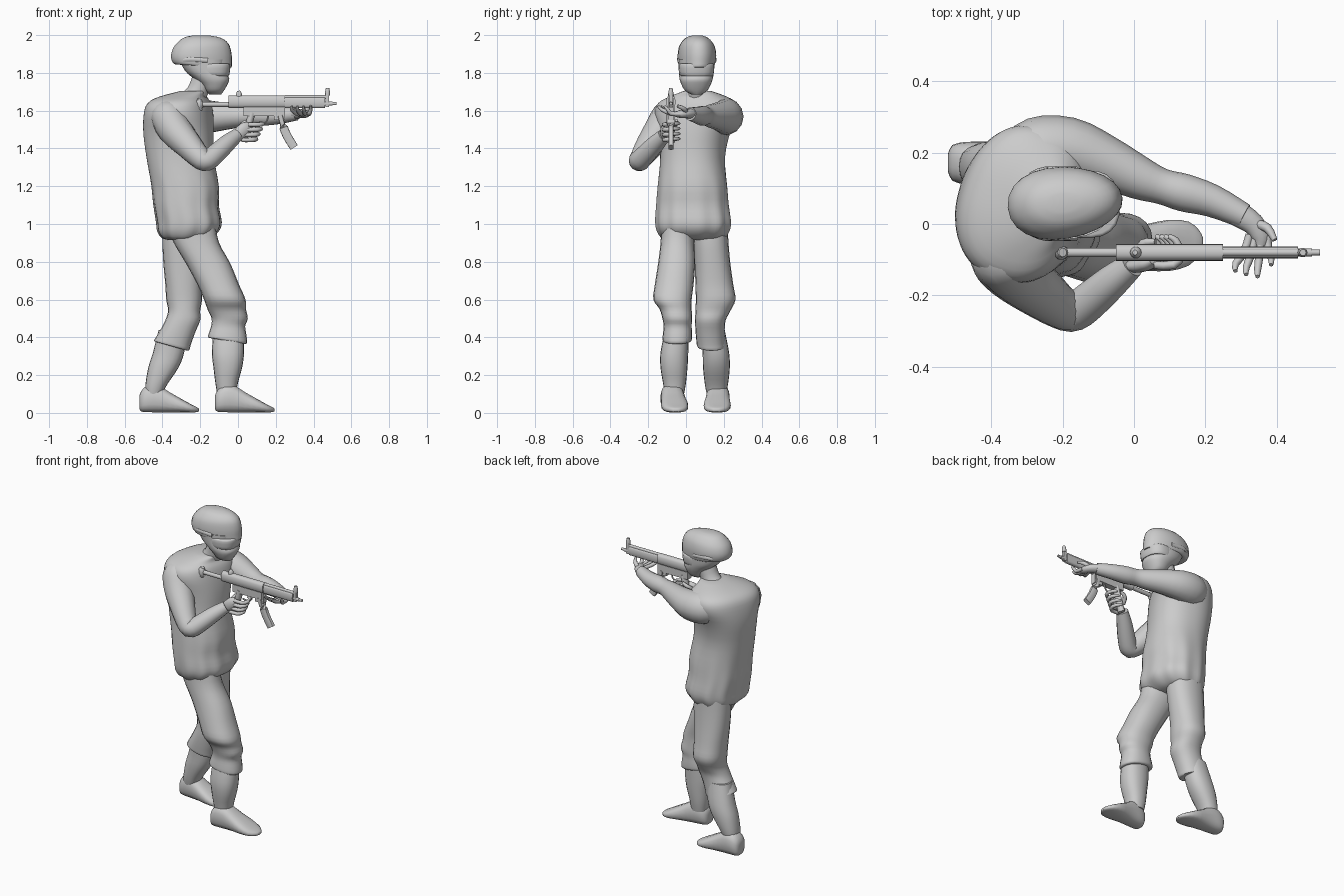
import bpy, bmesh, math
from mathutils import Vector


def spline(rows, steps):
    # smooth interpolation of every column of a row table
    out = []
    for i in range(len(rows) - 1):
        p0, p1, p2 = rows[max(i - 1, 0)], rows[i], rows[i + 1]
        p3 = rows[min(i + 2, len(rows) - 1)]
        for s in range(steps):
            t = s / steps
            out.append([0.5 * (2 * b + (c - a) * t + (2 * a - 5 * b + 4 * c - d) * t * t
                               + (3 * b - a - 3 * c + d) * t ** 3)
                        for a, b, c, d in zip(p0, p1, p2, p3)])
    return out + [list(rows[-1])]


def skin(name, rings, angle=50):
    bm = bmesh.new()
    vs = [[bm.verts.new(p) for p in r] for r in rings]
    n = len(rings[0])
    for a, b in zip(vs, vs[1:]):
        for j in range(n):
            bm.faces.new((a[j], a[(j + 1) % n], b[(j + 1) % n], b[j]))
    bm.faces.new(vs[0][::-1])
    bm.faces.new(vs[-1])
    bmesh.ops.recalc_face_normals(bm, faces=bm.faces)
    me = bpy.data.meshes.new(name)
    bm.to_mesh(me)
    bm.free()
    ob = bpy.data.objects.new(name, me)
    bpy.context.collection.objects.link(ob)
    bpy.context.view_layer.objects.active = ob
    ob.select_set(True)
    bpy.ops.object.shade_smooth_by_angle(angle=math.radians(angle))
    ob.select_set(False)
    return ob


def oval(n, p):
    # unit superellipse points
    for j in range(n):
        a = 2 * math.pi * j / n
        c, s = math.cos(a), math.sin(a)
        yield (math.copysign(abs(c) ** (2 / p), c), math.copysign(abs(s) ** (2 / p), s))


def stack(name, rows, n=20, p=2.3, steps=3, taper=0, ripple=0):
    # horizontal sections: cx, cy, rx, ry, yaw, z, forward tilt; ripple makes folds that fade upward
    rings = []
    for cx, cy, rx, ry, yaw, z, tilt in spline(rows, steps):
        c, s = math.cos(math.radians(yaw)), math.sin(math.radians(yaw))
        ring = []
        for j, (u, v) in enumerate(oval(n, p)):
            k = 1 + ripple * max(0, 1.3 - z) * math.sin(22 * math.pi * j / n)
            x, y = u * rx * k, v * ry * k * (1 - taper * u)
            ring.append(Vector((cx + x * c - y * s, cy + x * s + y * c, z + u * tilt)))
        rings.append(ring)
    return skin(name, rings)


def box_rows(rows, yaw=0):
    # x0, x1, y0, y1, z, tilt
    return [((a + b) / 2, (c + d) / 2, (b - a) / 2, (d - c) / 2, yaw, z, t) for a, b, c, d, z, t in rows]


def tube(name, rows, n=14, steps=3, flat=1.0, p=2):
    # limb along a path: x, y, z, radius
    pts = spline(rows, steps)
    rings = []
    for i, q in enumerate(pts):
        t = (Vector(pts[min(i + 1, len(pts) - 1)][:3]) - Vector(pts[max(i - 1, 0)][:3])).normalized()
        side = t.cross(Vector((0, 0, 1)) if abs(t.z) < 0.95 else Vector((0, 1, 0))).normalized()
        up = side.cross(t)
        rings.append([Vector(q[:3]) + side * u * q[3] * flat + up * v * q[3] for u, v in oval(n, p)])
    return skin(name, rings)


# jacket with turned shoulders and a gathered hem
stack("jacket", [
    (-.28, .04, .08, .13, 0, .915, 0), (-.275, .04, .125, .165, 0, .925, 0), (-.265, .04, .16, .19, 0, .96, 0),
    (-.26, .04, .172, .2, 0, 1.01, 0),
    (-.275, .036, .172, .192, 0, 1.1, 0), (-.28, .035, .178, .184, 0, 1.2, 0),
    (-.305, .035, .178, .17, -8, 1.35, 0), (-.315, .045, .183, .185, -14, 1.48, 0),
    (-.315, .055, .175, .22, -17, 1.58, 0), (-.31, .06, .158, .208, -17, 1.64, 0),
    (-.29, .065, .12, .15, -14, 1.675, 0), (-.235, .06, .065, .07, 0, 1.705, 0)], n=66, ripple=.07)

# neck, head, helmet and goggles
tube("neck", [(-.25, .058, 1.64, .075), (-.215, .056, 1.7, .057), (-.18, .055, 1.78, .06)])
stack("head", box_rows([
    (-.15, -.09, .03, .08, 1.685, 0), (-.175, -.075, -.005, .112, 1.705, 0), (-.2, -.055, -.025, .132, 1.74, 0),
    (-.235, -.046, -.035, .142, 1.77, 0), (-.28, -.065, -.038, .148, 1.81, 0),
    (-.31, -.06, -.04, .15, 1.87, 0)], 4))
stack("helmet", box_rows([
    (-.29, -.06, -.03, .14, 1.838, -.008), (-.335, -.034, -.035, .15, 1.838, -.008),
    (-.353, -.032, -.04, .158, 1.865, -.006), (-.353, -.034, -.04, .16, 1.905, 0),
    (-.335, -.05, -.03, .148, 1.95, .005),
    (-.29, -.09, 0, .118, 1.985, 0), (-.24, -.15, .035, .085, 1.998, 0)], 5), n=24, p=2.1, taper=.12)
stack("goggles", box_rows([
    (-.2, -.055, -.02, .13, 1.785, 0), (-.22, -.046, -.035, .145, 1.79, 0),
    (-.22, -.04, -.04, .15, 1.84, 0), (-.2, -.05, -.03, .14, 1.85, 0)], 4), p=2.5)
for y in (-.041, .155):
    tube("goggle_strap", [(-.29, y * .85 + .008, 1.868, .011), (-.25, y, 1.872, .012), (-.16, y, 1.866, .012)],
         n=8, flat=.5)

# trousers, front leg on the right side and rear leg on the left
stack("front_trouser_leg", box_rows([
    (-.38, -.12, -.13, .045, 1.0, 0), (-.34, -.1, -.135, .045, .9, 0), (-.275, -.04, -.148, .048, .79, 0),
    (-.215, .005, -.165, .04, .68, 0), (-.18, .04, -.173, .03, .6, 0), (-.162, .042, -.14, .03, .55, 0),
    (-.14, .052, -.125, .032, .5, 0), (-.142, .038, -.118, .03, .46, 0), (-.152, .045, -.122, .032, .42, -.01),
    (-.158, .048, -.124, .03, .385, -.015), (-.13, .03, -.11, .015, .38, -.015)]))
stack("rear_trouser_leg", box_rows([
    (-.4, -.17, .04, .22, 1.0, 0), (-.4, -.17, .04, .225, .9, 0), (-.395, -.18, .046, .235, .79, 0),
    (-.385, -.19, .05, .25, .68, 0), (-.38, -.19, .052, .262, .6, 0), (-.37, -.2, .05, .235, .54, 0),
    (-.385, -.2, .048, .21, .49, 0), (-.405, -.225, .05, .205, .44, -.01),
    (-.435, -.25, .055, .208, .38, -.02), (-.445, -.26, .06, .21, .355, -.025), (-.42, -.29, .08, .19, .355, -.02)]))

# lower legs
stack("front_shin", box_rows([
    (-.13, .03, -.11, .015, .44, 0), (-.138, .032, -.135, .012, .32, 0), (-.13, .022, -.135, .008, .24, 0),
    (-.12, .0, -.122, 0, .16, 0), (-.11, -.01, -.112, -.01, .1, 0)]))
stack("rear_shin", box_rows([
    (-.42, -.27, .08, .205, .44, 0), (-.45, -.285, .088, .228, .32, 0), (-.475, -.315, .09, .232, .24, 0),
    (-.49, -.375, .1, .222, .15, 0), (-.49, -.4, .11, .21, .1, 0)]))


def shoe(name, x, y, drift):
    rows = [(0, .025, .02, .09), (.012, .05, .006, .12), (.05, .06, .003, .15), (.1, .062, .002, .147),
            (.16, .066, .002, .11), (.22, .072, .002, .076), (.275, .062, .002, .045),
            (.305, .035, .004, .03), (.315, .015, .008, .022)]
    skin(name, [[Vector((x + a, y + drift * a + u * w, (lo + hi) / 2 + v * (hi - lo) / 2)) for u, v in oval(18, 2.6)]
                for a, w, lo, hi in spline(rows, 2)])


shoe("front_shoe", -.122, -.08, .09)
shoe("rear_shoe", -.522, .172, -.03)

# arms
tube("right_sleeve", [(-.39, -.06, 1.62, .06), (-.375, -.085, 1.58, .09), (-.335, -.13, 1.5, .09),
                      (-.265, -.19, 1.42, .075), (-.2, -.238, 1.35, .06), (-.165, -.245, 1.335, .055),
                      (-.12, -.212, 1.37, .053), (-.06, -.16, 1.425, .047), (-.005, -.115, 1.47, .036)])
tube("left_sleeve", [(-.33, .17, 1.58, .08), (-.27, .2, 1.57, .1), (-.18, .207, 1.568, .092),
                     (-.08, .173, 1.57, .075), (.02, .127, 1.572, .06), (.08, .105, 1.573, .05),
                     (.14, .088, 1.573, .053), (.22, .065, 1.575, .046), (.31, .022, 1.583, .035)])

# hands
tube("right_palm", [(-.015, -.12, 1.46, .026), (.015, -.115, 1.485, .036), (.045, -.105, 1.51, .036),
                    (.06, -.1, 1.53, .02)], flat=.6)
for i in range(4):
    z, x = 1.445 + i * .027, .045 + i * .012
    tube("right_finger", [(x - .025, -.115, z, .011), (x + .03, -.115, z, .012), (x + .052, -.085, z + .004, .011),
                          (x + .035, -.045, z + .006, .01), (x + .015, -.035, z + .006, .006)], n=8, steps=2)
tube("right_thumb", [(.01, -.09, 1.5, .014), (.025, -.055, 1.53, .013), (.06, -.05, 1.55, .008)], n=8)
tube("left_palm", [(.29, .03, 1.585, .028), (.335, .0, 1.584, .024), (.355, -.035, 1.582, .02),
                   (.355, -.06, 1.582, .013)], flat=1.3)
for i, (tx, ty) in enumerate([(.285, -.132), (.315, -.142), (.347, -.148), (.385, -.115)]):
    x = .325 + i * .016
    tube("left_finger", [(x, -.03, 1.582, .012), (x * .6 + tx * .4, -.08, 1.585, .012),
                         (tx, ty + .02, 1.605, .01), (tx, ty, 1.625, .006)], n=8, steps=2)
tube("left_thumb", [(.345, .0, 1.59, .014), (.375, -.012, 1.61, .013), (.395, -.045, 1.625, .008)], n=8)

# weapon: all round parts share one long axis
GY = -.08


def rod(name, x0, x1, z, r, flat=1.0, n=14, p=2):
    tube(name, [(x0, GY, z, r), (x1, GY, z, r)], n=n, steps=1, flat=flat, p=p)


def block(name, x0, x1, y0, y1, z0, z1):
    skin(name, [[Vector((x, y, z)) for x, y in ((x0, y0), (x1, y0), (x1, y1), (x0, y1))] for z in (z0, z1)], 30)


rod("receiver", -.05, .25, 1.647, .034, .72, p=2.6)
rod("handguard", .25, .46, 1.643, .03, .55, p=3)
rod("cocking_tube", .25, .48, 1.672, .01)
rod("barrel", .44, .5, 1.637, .011)
rod("muzzle", .495, .522, 1.637, .008)
rod("stock_rod", -.2, -.05, 1.633, .013)
tube("butt_plate", [(-.225, GY, 1.60, .012), (-.205, GY, 1.612, .02), (-.205, GY, 1.645, .02),
                    (-.2, GY, 1.662, .012)], n=10)
block("trigger_housing", .03, .24, GY - .02, GY + .02, 1.572, 1.62)
block("magazine_well", .19, .25, GY - .016, GY + .016, 1.55, 1.62)
tube("magazine", [(.222, GY, 1.58, .023), (.235, GY, 1.53, .023), (.258, GY, 1.47, .023), (.297, GY, 1.405, .023)],
     n=12, flat=.6, p=5)
tube("pistol_grip", [(.075, GY, 1.59, .024), (.055, GY, 1.52, .023), (.03, GY, 1.435, .024)], n=10, flat=.8)
tube("trigger_guard", [(.09, GY, 1.535, .005), (.13, GY, 1.53, .005), (.155, GY, 1.55, .005), (.158, GY, 1.58, .005)], n=6)
tube("rear_sight", [(.005, GY, 1.67, .017), (.005, GY, 1.69, .015), (.003, GY, 1.705, .007)], n=10)
block("front_sight_base", .463, .482, GY - .01, GY + .01, 1.62, 1.69)
tube("front_sight", [(.473, GY, 1.68, .014), (.474, GY, 1.7, .013), (.474, GY, 1.72, .009)], n=10)
